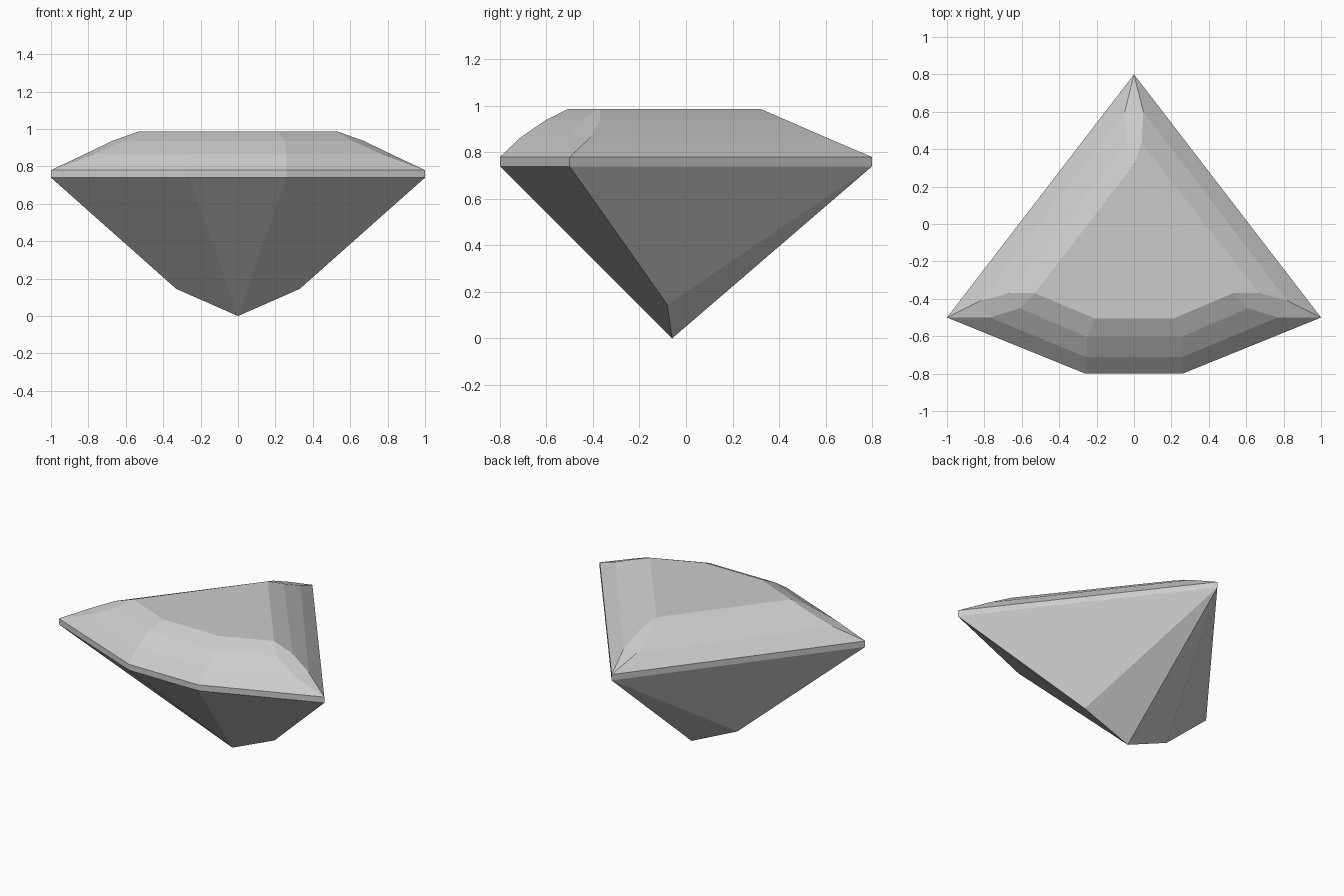
import bpy
import bmesh

old = bpy.data.objects.get("Cube")
if old:
    bpy.data.objects.remove(old, do_unlink=True)

# Single grey gem material
grey = bpy.data.materials.new("gem_grey")
grey.use_nodes = True
colour = (0.6, 0.6, 0.6, 1)
grey.diffuse_color = colour
grey.node_tree.nodes["Principled BSDF"].inputs["Base Color"].default_value = colour


def ring(z, front, corner_front, corner_side, back):
    """Half outline at one height, from front centre round to back centre."""
    points = [(0, front[1]), front, corner_front, corner_side, back, (0, back[1])]
    return [(x, y, z) for x, y in points]


def make_part(name, rings, cap=False):
    """Skin successive half rings, merging coincident points, then mirror."""
    bm = bmesh.new()
    verts = {}

    def add_face(points):
        loop = list(dict.fromkeys(points))
        if len(loop) > 2:
            bm.faces.new([verts.setdefault(p, None) or make_vert(p) for p in loop])

    def make_vert(p):
        verts[p] = bm.verts.new(p)
        return verts[p]

    for low, high in zip(rings, rings[1:]):
        for i in range(len(low) - 1):
            add_face([low[i], low[i + 1], high[i + 1], high[i]])
    if cap:
        add_face(rings[-1])
    mesh = bpy.data.meshes.new(name)
    bm.to_mesh(mesh)
    bm.free()
    mesh.materials.append(grey)
    obj = bpy.data.objects.new(name, mesh)
    bpy.context.collection.objects.link(obj)
    mirror = obj.modifiers.new("mirror", 'MIRROR')
    mirror.use_axis[0] = True
    mirror.use_clip = True


# Shared outline at the widest part
outline = ((0.26, -0.8), (1, -0.5), (1, -0.5), (0, 0.8))
girdle_low = ring(0.74, *outline)
girdle_high = ring(0.78, *outline)

# Pavilion: pointed underside with one extra tip on each side
culet = (0, -0.06, 0)
tip = (0.33, -0.08, 0.145)
make_part("pavilion", [[culet, culet, tip, tip, tip, culet], girdle_low])

# Girdle: thin upright band
make_part("girdle", [girdle_low, girdle_high])

# Crown: three stepped facets with bevelled corners, closed by the flat table
make_part("crown", [
    girdle_high,
    ring(0.865, (0.26, -0.71), (0.77, -0.5), (0.82, -0.41), (0.05, 0.6)),
    ring(0.937, (0.25, -0.605), (0.61, -0.45), (0.67, -0.37), (0.04, 0.435)),
    ring(0.987, (0.21, -0.505), (0.53, -0.37), (0.53, -0.37), (0, 0.32)),
], cap=True)
